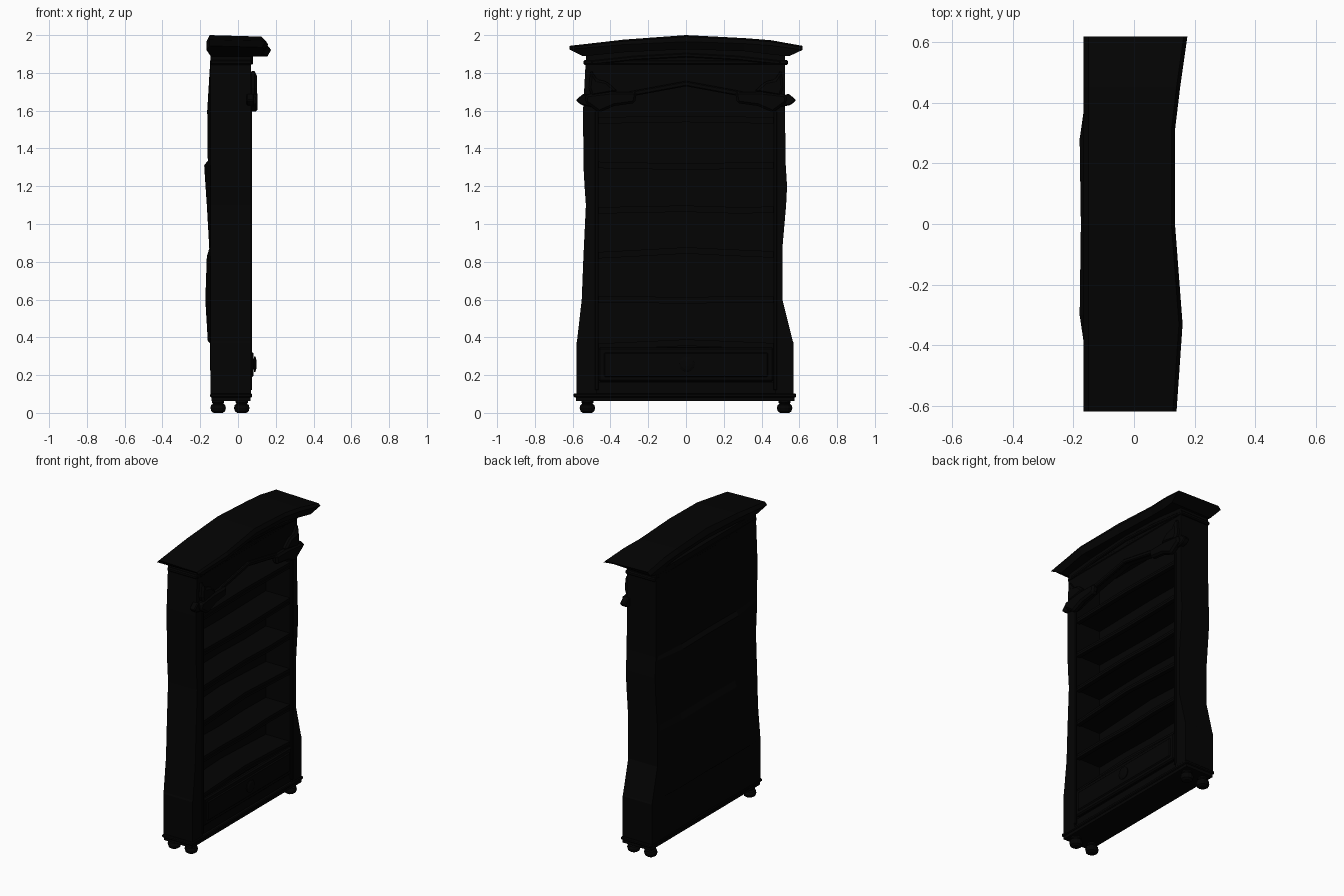
import bpy, bmesh, math

if "Cube" in bpy.data.objects:
    bpy.data.objects.remove(bpy.data.objects["Cube"])

mat = bpy.data.materials.new("dark_wood")
mat.diffuse_color = (0.001, 0.001, 0.001, 1)
mat.use_nodes = True
mat.node_tree.nodes["Principled BSDF"].inputs["Base Color"].default_value = mat.diffuse_color


def finish(name, bm):
    bmesh.ops.recalc_face_normals(bm, faces=bm.faces)
    me = bpy.data.meshes.new(name)
    bm.to_mesh(me)
    bm.free()
    me.materials.append(mat)
    ob = bpy.data.objects.new(name, me)
    bpy.context.collection.objects.link(ob)
    return ob


def loft(name, rings):
    """Skin a list of equal-length closed rings and cap the ends."""
    bm = bmesh.new()
    vs = [[bm.verts.new(p) for p in r] for r in rings]
    n = len(rings[0])
    for a, b in zip(vs, vs[1:]):
        for i in range(n):
            j = (i + 1) % n
            bm.faces.new((a[i], a[j], b[j], b[i]))
    bm.faces.new(vs[0])
    bm.faces.new(vs[-1])
    return finish(name, bm)


def prism(name, pts, x0, x1, bevel=0.0):
    """Extrude a (y, z) outline along x."""
    ob = loft(name, [[(x, y, z) for y, z in pts] for x in (x0, x1)])
    if bevel:
        m = ob.modifiers.new("bevel", 'BEVEL')
        m.width = bevel
        m.segments = 1
    return ob


def box(name, x0, x1, y0, y1, z0, z1, bevel=0.0):
    return prism(name, [(y0, z0), (y1, z0), (y1, z1), (y0, z1)], x0, x1, bevel)


def strip(name, top, thick, x0, x1, bevel=0.0):
    """Long board following a line of (y, z) points."""
    low = [(y, z - thick) for y, z in reversed(top)]
    return prism(name, list(top) + low, x0, x1, bevel)


def lathe(name, prof, origin, axis='Z', n=12):
    rings = []
    for r, h in prof:
        ring = []
        for i in range(n):
            a = 2 * math.pi * i / n
            c, s = r * math.cos(a), r * math.sin(a)
            p = (c, s, h) if axis == 'Z' else (h, c, s)
            ring.append(tuple(o + q for o, q in zip(origin, p)))
        rings.append(ring)
    return loft(name, rings)


# Wobbly body levels: z, left half width, right half width, back x
levels = [(0.10, .58, .57, -.145), (0.37, .58, .57, -.148), (0.38, .577, .565, -.16),
          (0.60, .552, .51, -.173), (0.83, .543, .51, -.165), (0.87, .541, .51, -.152),
          (1.10, .53, .53, -.165), (1.20, .537, .535, -.172), (1.31, .543, .528, -.179),
          (1.335, .543, .526, -.16), (1.60, .545, .525, -.163), (1.88, .53, .525, -.145)]
IN = 0.475
FX = 0.07
BX = -0.146
loft("left_side", [[(BX, -IN, z), (FX, -IN, z), (FX, -l, z), (BX, -l, z)]
                   for z, l, r, xb in levels])
loft("right_side", [[(BX, IN, z), (FX, IN, z), (FX, r, z), (BX, r, z)]
                    for z, l, r, xb in levels])
# Back boards bulge in the middle only
loft("back_panel", [[(BX, -l + .02, z), (xb, -.30, z), (xb + .004, 0, z), (xb, .28, z),
                     (BX, r - .02, z), (-.127, IN, z), (-.127, -IN, z)]
                    for z, l, r, xb in levels])

# Base mouldings and bottom rail
box("base_plinth", -.14, .067, -.583, .575, .063, .085)
box("base_moulding", -.147, .075, -.595, .583, .082, .103, .005)
box("bottom_rail", -.13, .055, -IN, IN, .10, .16)

# Bun feet
for x in (-.105, .02):
    for y in (-.522, .522):
        lathe("bun_foot", [(.024, 0), (.036, .008), (.041, .026), (.037, .042),
                           (.027, .048), (.032, .054), (.032, .066)], (x, y, 0))

# Slightly warped shelves with a thin lip under each
ys = (-IN, -.25, 0, .25, IN)
shelves = [(1.565, (0, .004, .008, .004, 0)), (1.325, (.005, 0, -.004, 0, .003)),
           (1.09, (-.002, .004, .008, 0, .002)), (.855, (-.004, .008, .022, .01, 0)),
           (.615, (0, .002, -.004, .004, 0)), (.375, (-.008, .002, .014, .004, -.006))]
for z, dz in shelves:
    top = [(y, z + d) for y, d in zip(ys, dz)]
    strip("shelf", top, .026, -.13, .052)
    strip("shelf_lip", [(y, h - .018) for y, h in top], .016, .03, .058)

# Drawer: case, framed front, raised panel and round knob
box("drawer_case", -.13, .045, -IN, IN, .16, .35)
box("drawer_front", .045, .075, -.462, .462, .165, .345, .008)
box("drawer_panel", .07, .083, -.435, .435, .19, .32, .01)
lathe("drawer_knob", [(.02, 0), (.02, .006), (.04, .009), (.042, .015), (.03, .02), (.012, .022)],
      (.076, .005, .258), 'X')

# Thin trim around the opening
for s in (-1, 1):
    y = sorted((s * .462, s * .482))
    box("opening_trim", .06, .075, y[0], y[1], .12, 1.6, .004)

# Arched header under the cornice
arch = [(-.48, 1.635), (-.27, 1.685), (0, 1.735), (.27, 1.685), (.48, 1.635)]
crown = [(.5, 1.895), (.27, 1.92), (0, 1.935), (-.27, 1.92), (-.5, 1.895)]
prism("arched_header", arch + crown, .025, FX)
strip("arch_moulding", [(y, z + .022) for y, z in arch], .028, .06, .086, .006)
strip("upper_moulding", [(y, z - .03) for y, z in reversed(crown)], .022, .06, .08, .005)

# Scroll ribbons at both ends of the arch
for s in (-1, 1):
    def side(pts):
        return [(s * y, z) for y, z in pts]
    prism("ribbon_fold", side([(.26, 1.70), (.27, 1.64), (.38, 1.625), (.46, 1.59),
                               (.535, 1.645), (.53, 1.685), (.40, 1.70)]), .06, .104, .012)
    prism("ribbon_tail", side([(.45, 1.61), (.555, 1.63), (.583, 1.655), (.545, 1.69),
                               (.47, 1.665)]), .045, .085, .006)
    prism("ribbon_curl", side([(.36, 1.70), (.42, 1.755), (.47, 1.765), (.505, 1.82),
                               (.515, 1.72), (.50, 1.675)]), .06, .10, .012)

# Neck moulding below the cornice
box("neck_moulding", -.147, .074, -.542, .54, 1.843, 1.868, .006)
box("neck_block", -.145, .07, -.53, .525, 1.866, 1.90)

# Flared, arched cornice: lower y, upper y, lower z, edge z, top z, front x
stations = [(-.545, -.618, 1.888, 1.925, 1.943, .14), (-.32, -.33, 1.91, 1.95, 1.976, .16),
            (0, 0, 1.925, 1.965, 2.0, .135), (.31, .31, 1.915, 1.955, 1.984, .135),
            (.43, .45, 1.90, 1.945, 1.973, .152), (.545, .618, 1.888, 1.922, 1.943, .176)]
loft("cornice", [[(-.145, yl, zl), (xf - .02, yl, zl), (xf, yu, ze), (xf - .012, yu, zt - .008),
                  (-.15, yu, zt), (-.167, yu, ze)] for yl, yu, zl, ze, zt, xf in stations])
